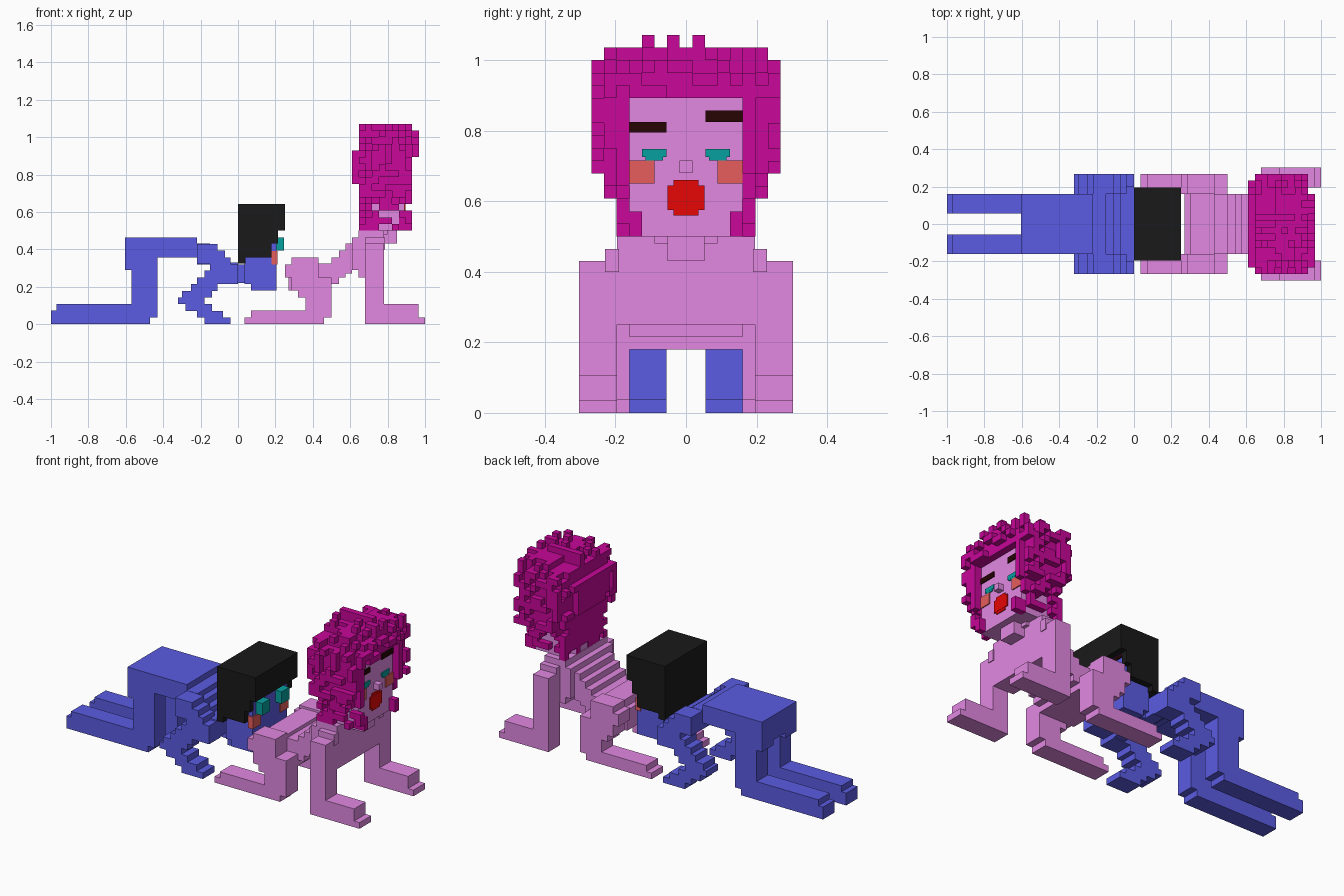
import bpy, bmesh, random

random.seed(4)
U = 0.0357  # size of one block


def colour(name, r, g, b):
    m = bpy.data.materials.new(name)
    m.diffuse_color = (r, g, b, 1)
    return m


BLUE = colour("blue", 0.105, 0.105, 0.77)
PINK = colour("pink", 0.76, 0.25, 0.76)
MAGENTA = colour("magenta", 0.58, 0.002, 0.32)
BLACK = colour("black", 0.010, 0.010, 0.010)
TEAL = colour("teal", 0.002, 0.35, 0.35)
SALMON = colour("salmon", 0.80, 0.11, 0.11)
BROWN = colour("dark brown", 0.02, 0.001, 0.001)
RED = colour("red", 0.85, 0.002, 0.002)


def make(name, mat, boxes, mirror=False):
    """Boxes are (x0, x1, y0, y1, z0, z1); mirror repeats them across y."""
    bm = bmesh.new()
    for x0, x1, y0, y1, z0, z1 in boxes:
        for s in ((1, -1) if mirror else (1,)):
            vs = bmesh.ops.create_cube(bm, size=1)["verts"]
            for v in vs:
                v.co.x = x1 if v.co.x > 0 else x0
                v.co.y = s * (y1 if v.co.y > 0 else y0)
                v.co.z = z1 if v.co.z > 0 else z0
    bmesh.ops.recalc_face_normals(bm, faces=bm.faces)
    me = bpy.data.meshes.new(name)
    bm.to_mesh(me)
    bm.free()
    me.materials.append(mat)
    ob = bpy.data.objects.new(name, me)
    bpy.context.collection.objects.link(ob)
    return ob


def rows(spans, y0, y1, z=0.0):
    """One block-high layer for each x span, from the bottom up."""
    return [(a, b, y0, y1, z + i * U, z + (i + 1) * U)
            for i, (a, b) in enumerate(spans)]


# Blue figure: legs, hips and back
make("blue_legs", BLUE, [
    (-1.0, -0.97, 0.055, 0.16, 0, 0.072),
    (-0.97, -0.47, 0.055, 0.16, 0, 0.107),
    (-0.57, -0.43, 0.055, 0.16, 0.036, 0.40),
    (-0.605, -0.57, 0.055, 0.16, 0.29, 0.43)], True)
make("blue_hips", BLUE, [(-0.57, -0.43, -0.16, 0.16, 0.32, 0.464),
                         (-0.605, -0.57, -0.16, 0.16, 0.32, 0.464)])
make("blue_back", BLUE, [
    (-0.43, -0.22, -0.16, 0.16, 0.357, 0.464),
    (-0.22, -0.15, -0.16, 0.16, 0.32, 0.43),
    (-0.15, -0.11, -0.18, 0.18, 0.29, 0.40),
    (-0.11, -0.07, -0.20, 0.20, 0.25, 0.365),
    (-0.07, 0.0, -0.20, 0.20, 0.22, 0.33),
    (0.0, 0.07, -0.09, 0.09, 0.22, 0.32)])

# Blue figure: bent arms
make("blue_arms", BLUE, rows([
    (-0.18, -0.04), (-0.22, -0.08), (-0.28, -0.14), (-0.32, -0.18),
    (-0.30, -0.14), (-0.25, -0.11), (-0.22, 0.0), (-0.18, 0.0),
    (-0.15, 0.0), (-0.22, -0.04), (-0.22, -0.07), (-0.22, -0.11)],
    0.16, 0.268), True)

# Blue figure: head, hair and face
make("blue_head", BLUE, [
    (0.035, 0.205, -0.16, 0.16, 0.215, 0.60),
    (0.07, 0.205, -0.16, 0.16, 0.18, 0.215)])
make("black_hair", BLACK, [
    (0.0, 0.214, -0.196, 0.196, 0.60, 0.643),
    (0.0, 0.04, -0.196, 0.196, 0.325, 0.60),
    (0.214, 0.25, -0.196, 0.196, 0.50, 0.643)])
make("black_side_hair", BLACK, [(0.0, 0.18, 0.16, 0.196, 0.357, 0.60),
                                (0.18, 0.214, 0.16, 0.196, 0.43, 0.60)], True)
make("blue_figure_eyes", TEAL, [(0.205, 0.245, 0.055, 0.125, 0.393, 0.464)], True)
make("blue_figure_cheeks", SALMON, [(0.204, 0.212, 0.09, 0.162, 0.32, 0.39),
                                    (0.18, 0.212, 0.16, 0.166, 0.32, 0.39)], True)
make("blue_figure_brows", BROWN, [(0.204, 0.212, 0.055, 0.16, 0.48, 0.50)], True)

# Pink figure: kneeling legs and hips
make("pink_legs", PINK, [
    (0.036, 0.07, 0.16, 0.268, 0, 0.036),
    (0.07, 0.46, 0.16, 0.268, 0, 0.072),
    (0.36, 0.50, 0.16, 0.268, 0.036, 0.18),
    (0.32, 0.50, 0.16, 0.268, 0.143, 0.215),
    (0.285, 0.50, 0.16, 0.268, 0.18, 0.25),
    (0.25, 0.43, 0.16, 0.268, 0.25, 0.32),
    (0.285, 0.43, 0.16, 0.268, 0.32, 0.357)], True)
make("pink_hips", PINK, [
    (0.27, 0.46, -0.16, 0.16, 0.18, 0.30),
    (0.30, 0.43, -0.16, 0.16, 0.30, 0.345)])

# Pink figure: back, rising in steps to the shoulders
make("pink_back", PINK, [
    (0.43, 0.50, -0.16, 0.16, 0.18, 0.325),
    (0.50, 0.54, -0.16, 0.16, 0.215, 0.357),
    (0.54, 0.575, -0.16, 0.16, 0.25, 0.393),
    (0.575, 0.61, -0.16, 0.16, 0.27, 0.43),
    (0.61, 0.645, -0.196, 0.196, 0.29, 0.464),
    (0.645, 0.78, -0.196, 0.196, 0.25, 0.50)])
make("pink_shoulders", PINK, [(0.68, 0.785, 0.19, 0.23, 0.40, 0.464)], True)
make("pink_arms", PINK, [
    (0.68, 0.78, 0.196, 0.303, 0, 0.43),
    (0.78, 0.965, 0.196, 0.303, 0, 0.107),
    (0.965, 1.0, 0.196, 0.303, 0, 0.036)], True)
make("pink_neck", PINK, [(0.68, 0.85, -0.053, 0.053, 0.43, 0.51),
                         (0.65, 0.80, -0.09, 0.09, 0.48, 0.54)])

# Pink figure: head and face
F = 0.89
make("pink_head", PINK, [(0.70, F, -0.16, 0.16, 0.50, 0.90)])
make("nose", PINK, [(F, F + U, -0.018, 0.018, 0.68, 0.715)])
make("pink_figure_eyes", TEAL, [(F, F + 0.006, 0.055, 0.125, 0.725, 0.748),
                                (F, F + 0.005, 0.065, 0.115, 0.715, 0.725)], True)
make("pink_figure_cheeks", SALMON, [(F, F + 0.006, 0.09, 0.16, 0.65, 0.715)], True)
make("pink_figure_brows", BROWN, [
    (F, F + 0.006, -0.16, -0.055, 0.795, 0.825),
    (F, F + 0.006, 0.055, 0.16, 0.825, 0.857)])
make("lips", RED, [(F, F + 0.006, -0.053, 0.053, 0.575, 0.645),
                   (F, F + 0.005, -0.035, 0.035, 0.56, 0.66)])


# Shaggy hair: a rounded block volume with a random outer layer
def in_hair(i, j, k):
    x, y, z = 0.61 + (i + 0.5) * U, j * U, 0.50 + (k + 0.5) * U
    if x > 0.86 and abs(y) < 0.17 and z < 0.89:
        # opening in front of the face, closed at the lower corners
        return 0.5 if x < 0.93 and abs(y) > 0.13 and z < 0.57 else None
    if abs(y) < 0.15 and 0.71 < x < 0.87 and z < 0.88:
        return None  # hollow around the head
    if (i == 0 and not 0.74 < z < 0.94) or (i == 9 and z < 0.9):
        return None  # only the middle bulges at the back, only the fringe in front
    if z > 1.0 + (x - 0.64) * 0.15 and (x < 0.74 or z > 1.04) and j not in (-3, -1, 1):
        return None  # top slopes down to the back, with a few tufts
    ry = 0.21 if z < 0.67 else 0.27
    a = abs(x - 0.785) / 0.186
    b = abs(y) / ry
    c = abs(z - 0.80) / (0.265 if z > 0.80 else 0.35)
    return (a ** 4 + b ** 4 + c ** 4) ** 0.25


cells = set()
for i in range(10):
    for j in range(-7, 8):
        for k in range(16):
            d = in_hair(i, j, k)
            if d is not None and (d < 0.87 or (d < 1.04 and random.random() < 0.5)):
                cells.add((i, j, k))
hair = [(0.61 + i * U, 0.61 + (i + 1) * U, (j - 0.5) * U, (j + 0.5) * U,
         0.50 + k * U, 0.50 + (k + 1) * U) for i, j, k in sorted(cells)]
make("shaggy_hair", MAGENTA, hair)
